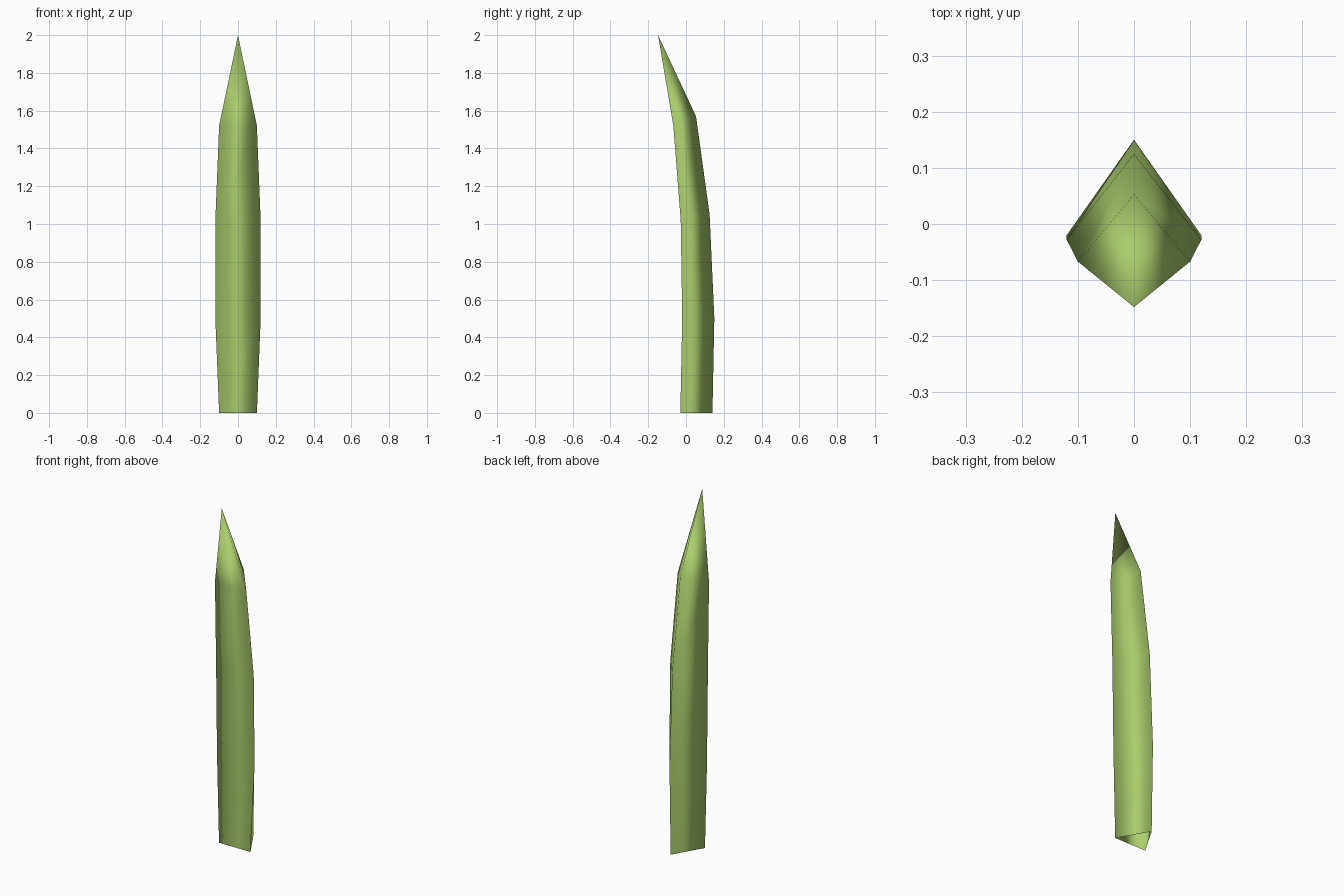
import bpy, bmesh

if "Cube" in bpy.data.objects:
    bpy.data.objects.remove(bpy.data.objects["Cube"])

# one flat leaf colour
green = bpy.data.materials.new("leaf green")
green.diffuse_color = (0.40, 0.61, 0.15, 1)
green.use_nodes = True
green.node_tree.nodes["Principled BSDF"].inputs["Base Color"].default_value = green.diffuse_color

# rings: half width, edge y, edge z, back ridge y, back ridge z
rings = [(0.10, -0.03, 0.0, 0.14, 0.0),
         (0.12, -0.02, 0.5, 0.15, 0.5),
         (0.12, -0.028, 1.02, 0.125, 1.05),
         (0.10, -0.067, 1.52, 0.053, 1.57)]

# three-sided blade, open at the foot and closing to a tip
bm = bmesh.new()
loops = []
for w, ey, ez, by, bz in rings:
    loops.append([bm.verts.new(p) for p in ((-w, ey, ez), (w, ey, ez), (0, by, bz))])
tip = bm.verts.new((0, -0.148, 2.0))
for a, b in zip(loops, loops[1:]):
    for i in range(3):
        j = (i + 1) % 3
        bm.faces.new((a[i], a[j], b[j], b[i]))
for i in range(3):
    bm.faces.new((loops[-1][i], loops[-1][(i + 1) % 3], tip))
for f in bm.faces:
    f.smooth = True

mesh = bpy.data.meshes.new("grass_blade")
bm.to_mesh(mesh)
bm.free()
mesh.materials.append(green)
blade = bpy.data.objects.new("grass_blade", mesh)
bpy.context.collection.objects.link(blade)
